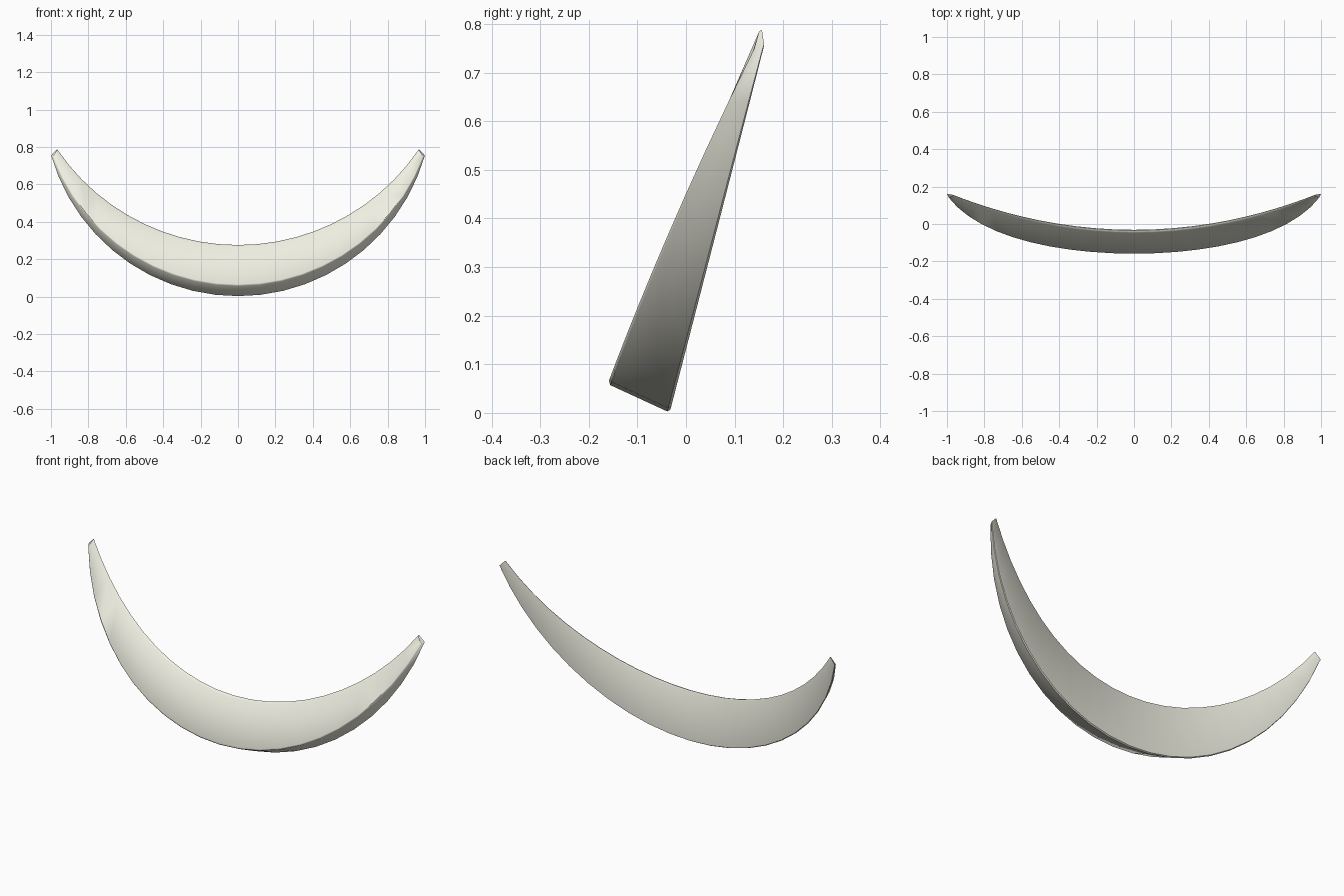
import bpy, bmesh, math
from mathutils import Vector

if "Cube" in bpy.data.objects:
    bpy.data.objects.remove(bpy.data.objects["Cube"])

SEGMENTS = 22


def arc(t, x_end, radius, z0, y_of):
    """Point on a circular arc (front view), with depth given by y_of(x, z)."""
    a = t * math.asin(x_end / radius)
    x = radius * math.sin(a)
    z = z0 + radius * (1 - math.cos(a))
    return Vector((x, y_of(x, z), z))


def front_depth(x, z):
    s = z - 0.06
    return -0.162 + 0.376 * s + 0.092 * s * s


def section(t):
    """Wedge cross-section: wide outer rim, thin inner rim, softened corners."""
    front = arc(t, 0.99, 1.057, 0.06, front_depth)
    back = arc(t, 1.0, 1.04, 0.0, lambda x, z: -0.032 + 0.256 * z)
    inner_back = arc(t, 0.967, 1.17, 0.277, lambda x, z: -0.031 + 0.2 * x * x)
    taper = 1 - 0.6 * t * t
    inner_front = inner_back + Vector((0, -0.014 * taper, -0.003))
    corners = [front, back, inner_back, inner_front]
    points = []
    for i, c in enumerate(corners):
        for other in (corners[i - 1], corners[(i + 1) % 4]):
            d = other - c
            points.append(c + d.normalized() * min(0.007 * taper, d.length * 0.3))
    return points


# Crescent lofted from tip to tip
bm = bmesh.new()
rings = [[bm.verts.new(p) for p in section(-1 + 2 * i / SEGMENTS)]
         for i in range(SEGMENTS + 1)]
for a, b in zip(rings, rings[1:]):
    for j in range(len(a)):
        k = (j + 1) % len(a)
        bm.faces.new((a[j], a[k], b[k], b[j]))

# Blunt tips
bm.faces.new(rings[0])
bm.faces.new(rings[-1])
bmesh.ops.recalc_face_normals(bm, faces=bm.faces)

mesh = bpy.data.meshes.new("crescent")
bm.to_mesh(mesh)
bm.free()
crescent = bpy.data.objects.new("crescent", mesh)
bpy.context.collection.objects.link(crescent)

# Ivory surface
ivory = bpy.data.materials.new("ivory")
ivory.diffuse_color = (0.87, 0.86, 0.76, 1)
ivory.use_nodes = True
ivory.node_tree.nodes["Principled BSDF"].inputs["Base Color"].default_value = ivory.diffuse_color
mesh.materials.append(ivory)

# Smooth shading with crisp rims
bpy.context.view_layer.objects.active = crescent
crescent.select_set(True)
bpy.ops.object.shade_smooth_by_angle(angle=math.radians(50))
